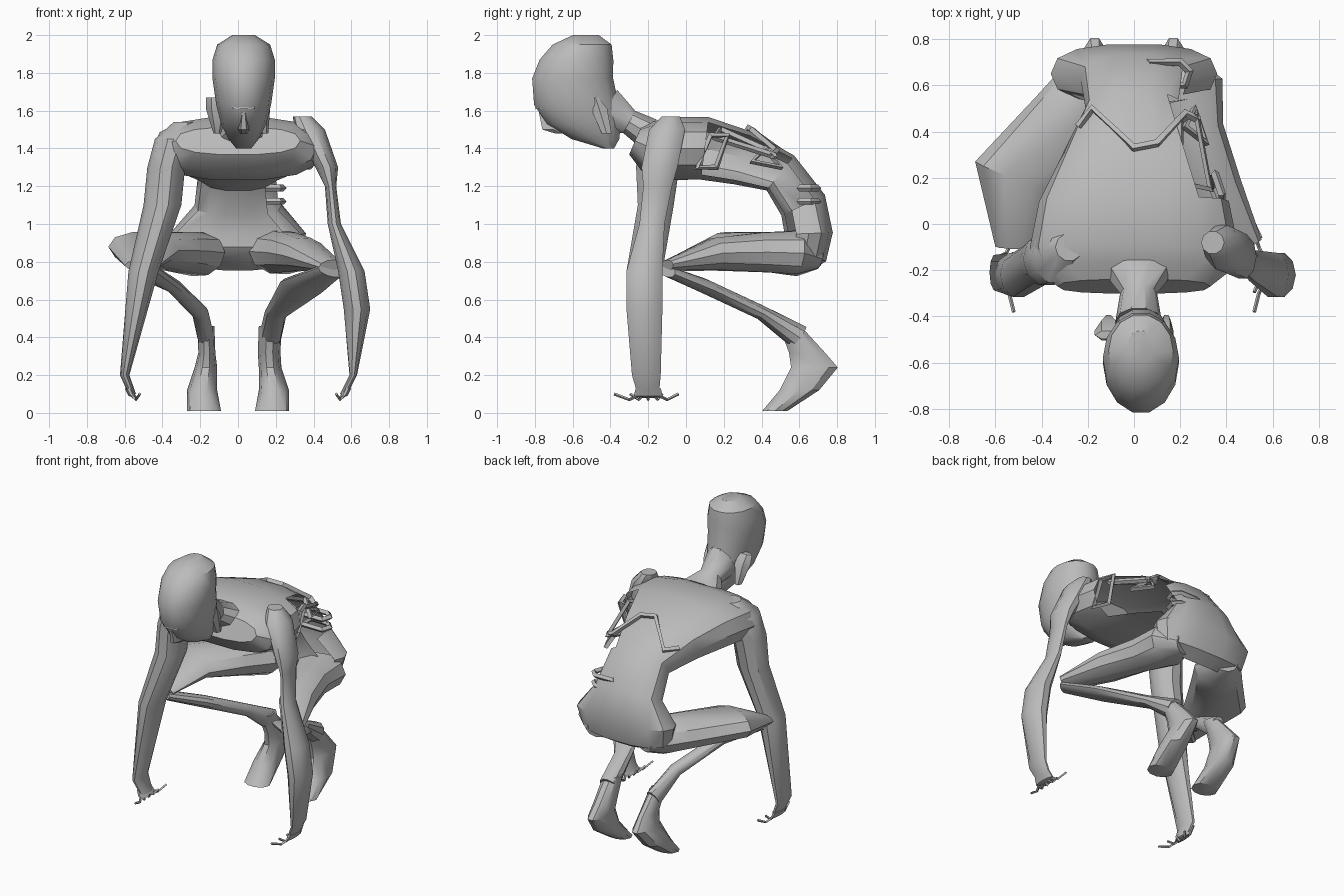
import bpy, bmesh, math
from mathutils import Vector

cube = bpy.data.objects.get("Cube")
if cube:
    bpy.data.objects.remove(cube, do_unlink=True)

grey = bpy.data.materials.new("plain_grey")
grey.use_nodes = True
tone = (.5, .5, .5, 1)
grey.diffuse_color = tone
shader = grey.node_tree.nodes["Principled BSDF"]
shader.inputs["Base Color"].default_value = tone
shader.inputs["Roughness"].default_value = .8

ACROSS, DEPTH = Vector((1, 0, 0)), Vector((0, 1, 0))


def finish(obj):
    """Colour the part, face it outwards and soften the gentle edges."""
    obj.data.materials.append(grey)
    bpy.ops.object.select_all(action="DESELECT")
    obj.select_set(True)
    bpy.context.view_layer.objects.active = obj
    bpy.ops.object.mode_set(mode="EDIT")
    bpy.ops.mesh.select_all(action="SELECT")
    bpy.ops.mesh.normals_make_consistent(inside=False)
    bpy.ops.object.mode_set(mode="OBJECT")
    bpy.ops.object.shade_smooth_by_angle(angle=math.radians(35))
    return obj


def squared(value, power):
    return math.copysign(abs(value) ** power, value)


def tube(name, path, widths, depths, level=False, sides=10, power=1):
    """Skin ellipses along a path; level keeps them horizontal, low power squares them."""
    path = [Vector(p) for p in path]
    last = len(path) - 1
    verts, faces = [], []
    for n, (centre, width, depth) in enumerate(zip(path, widths, depths)):
        along = (path[min(n + 1, last)] - path[max(n - 1, 0)]).normalized()
        side, up = ACROSS, DEPTH
        if not level:
            side = (ACROSS - along * along.dot(ACROSS)).normalized()
            up = along.cross(side)
        for i in range(sides):
            turn = math.tau * i / sides
            verts.append(centre + side * width * squared(math.cos(turn), power)
                         + up * depth * squared(math.sin(turn), power))
    for n in range(last):
        row, above = n * sides, (n + 1) * sides
        for i in range(sides):
            j = (i + 1) % sides
            faces.append((row + i, row + j, above + j, above + i))
    faces.append(range(sides))
    faces.append(range(last * sides, len(verts)))
    mesh = bpy.data.meshes.new(name)
    mesh.from_pydata(verts, [], faces)
    obj = bpy.data.objects.new(name, mesh)
    bpy.context.collection.objects.link(obj)
    return finish(obj)


def spine(x, points):
    """Turn a side profile into a path at one x."""
    return [(x, y, z) for y, z in points]


def strap(name, points, closed=True, thickness=.018):
    curve = bpy.data.curves.new(name, "CURVE")
    curve.dimensions = "3D"
    curve.bevel_depth = thickness
    curve.bevel_resolution = 0
    curve.use_fill_caps = True
    line = curve.splines.new("POLY")
    line.points.add(len(points) - 1)
    for point, place in zip(line.points, points):
        point.co = (*place, 1)
    line.use_cyclic_u = closed
    obj = bpy.data.objects.new(name, curve)
    bpy.context.collection.objects.link(obj)
    bpy.ops.object.select_all(action="DESELECT")
    obj.select_set(True)
    bpy.context.view_layer.objects.active = obj
    bpy.ops.object.convert(target="MESH")
    finish(bpy.context.object)


# Hunched torso, curving from the shoulders down to the seat
torso = tube(
    "torso",
    spine(0, [(-.27, 1.44), (-.2, 1.41), (-.1, 1.4), (.1, 1.4), (.3, 1.35),
              (.5, 1.27), (.62, 1.1), (.65, .95), (.63, .84), (.6, .8)]),
    widths=(.33, .42, .45, .41, .31, .21, .23, .36, .33, .2),
    depths=(.08, .14, .17, .17, .15, .12, .13, .13, .12, .08), sides=14, power=.8)

# The left flank is torn open, showing the hollow chest
hollow = bmesh.new()
hollow.from_mesh(torso.data)
flank = [f for f in hollow.faces
         if f.normal.x > .4 and .1 < f.calc_center_median().y < .6]
bmesh.ops.delete(hollow, geom=flank, context="FACES")
hollow.to_mesh(torso.data)
hollow.free()

# Neck and bowed head
tube("neck", spine(.02, [(-.42, 1.6), (-.3, 1.54), (-.2, 1.48)]),
     widths=(.1, .08, .16), depths=(.13, .07, .09))
tube("head",
     spine(.03, [(-.53, 2), (-.55, 1.95), (-.58, 1.87), (-.6, 1.77), (-.58, 1.63),
                 (-.54, 1.53), (-.48, 1.45), (-.41, 1.4)]),
     widths=(.06, .14, .165, .165, .145, .12, .08, .04),
     depths=(.07, .16, .2, .22, .23, .2, .13, .03), level=True, sides=14)
tube("brow", spine(.03, [(-.75, 1.66), (-.75, 1.61)]),
     widths=(.08, .07), depths=(.05, .05), level=True)
tube("nose", spine(.03, [(-.75, 1.62), (-.7, 1.5), (-.66, 1.48)]),
     widths=(.01, .03, .02), depths=(.04, .07, .04), level=True, sides=6)
for side, x, out in (("right", -.11, .06), ("left", .14, .03)):
    tube(side + "_ear", spine(x, [(-.48, 1.67), (-.46, 1.61), (-.42, 1.48)]),
         widths=(out, out, .02), depths=(.02, .05, .03), level=True, sides=6)

# Arms hanging to the ground, the left one thin above the elbow
tube("right_arm",
     [(-.28, -.1, 1.54), (-.34, -.13, 1.45), (-.38, -.15, 1.3), (-.4, -.16, 1.1),
      (-.5, -.22, .75), (-.6, -.21, .2), (-.56, -.2, .1)],
     widths=(.06, .1, .1, .1, .08, .025, .02),
     depths=(.06, .13, .12, .1, .1, .08, .06), level=True)
tube("left_arm",
     [(.34, -.08, 1.57), (.38, -.1, 1.5), (.47, -.14, 1.3), (.49, -.15, 1.2), (.51, -.18, 1),
      (.6, -.22, .75), (.63, -.22, .55), (.61, -.21, .2), (.56, -.2, .1)],
     widths=(.05, .08, .06, .03, .035, .07, .07, .02, .02),
     depths=(.05, .1, .1, .08, .07, .1, .1, .08, .06), level=True)

# Thighs splayed from the buttocks, the right one broader
tube("right_thigh",
     [(-.16, .7, .82), (-.2, .58, .84), (-.3, .45, .85), (-.5, .2, .87), (-.51, -.1, .78)],
     widths=(.08, .15, .16, .2, .09), depths=(.06, .12, .11, .09, .03))
tube("left_thigh",
     [(.18, .7, .82), (.22, .58, .85), (.27, .4, .85), (.35, .15, .84), (.49, -.1, .78)],
     widths=(.08, .17, .12, .12, .07), depths=(.06, .12, .11, .09, .03))

for side, s, calf, ankle in (("right", -1, .04, .045), ("left", 1, .13, .06)):
    # Shin folded back under the body
    tube(side + "_shin",
         [(s * .49, -.1, .75), (s * .34, .1, .67), (s * .2, .4, .53), (s * .17, .6, .4)],
         widths=(.08, calf, ankle, ankle), depths=(.03, .04, .04, .07))
    # Foot balanced on its toes, heel raised
    tube(side + "_foot",
         [(s * .17, .55, .46), (s * .165, .64, .32), (s * .17, .68, .24),
          (s * .19, .6, .12), (s * .18, .47, .01)],
         widths=(ankle, ankle, .06, .08, .09),
         depths=(.06, .1, .13, .11, .07), level=True)
    # Flat hand with fanned fingers
    tube(side + "_palm", [(s * .58, -.2, .13), (s * .56, -.2, .09), (s * .54, -.2, .08)],
         widths=(.02, .02, .01), depths=(.07, .08, .05), level=True)
    for n in range(5):
        fan = (n - 2) / 2
        strap(f"{side}_finger_{n + 1}",
              [(s * .56, fan * .06 - .2, .09), (s * .54, fan * .1 - .2, .07),
               (s * .52, fan * .17 - .21, .1)], closed=False, thickness=.008)

# Zigzag strap across the back and loose loops in the open flank
strap("back_strap",
      [(-.24, .42, 1.39), (-.18, .5, 1.39), (0, .33, 1.51), (.1, .35, 1.5),
       (.22, .48, 1.39), (.28, .45, 1.36)], closed=False)
strap("shoulder_loop", [(.38, .06, 1.3), (.38, .13, 1.47), (.35, .22, 1.47), (.34, .16, 1.3)])
strap("flank_loop", [(.2, .18, 1.5), (.33, .15, 1.46), (.27, .47, 1.36), (.2, .45, 1.38)])
strap("waist_loop", [(.31, .35, 1.33), (.26, .5, 1.3), (.22, .42, 1.4)])

# Hanging double buckle
for name, z in (("lower_buckle", 1.12), ("upper_buckle", 1.19)):
    strap(name, [(.07, .6, z), (.22, .6, z), (.24, .66, z), (.2, .7, z), (.07, .7, z)])
